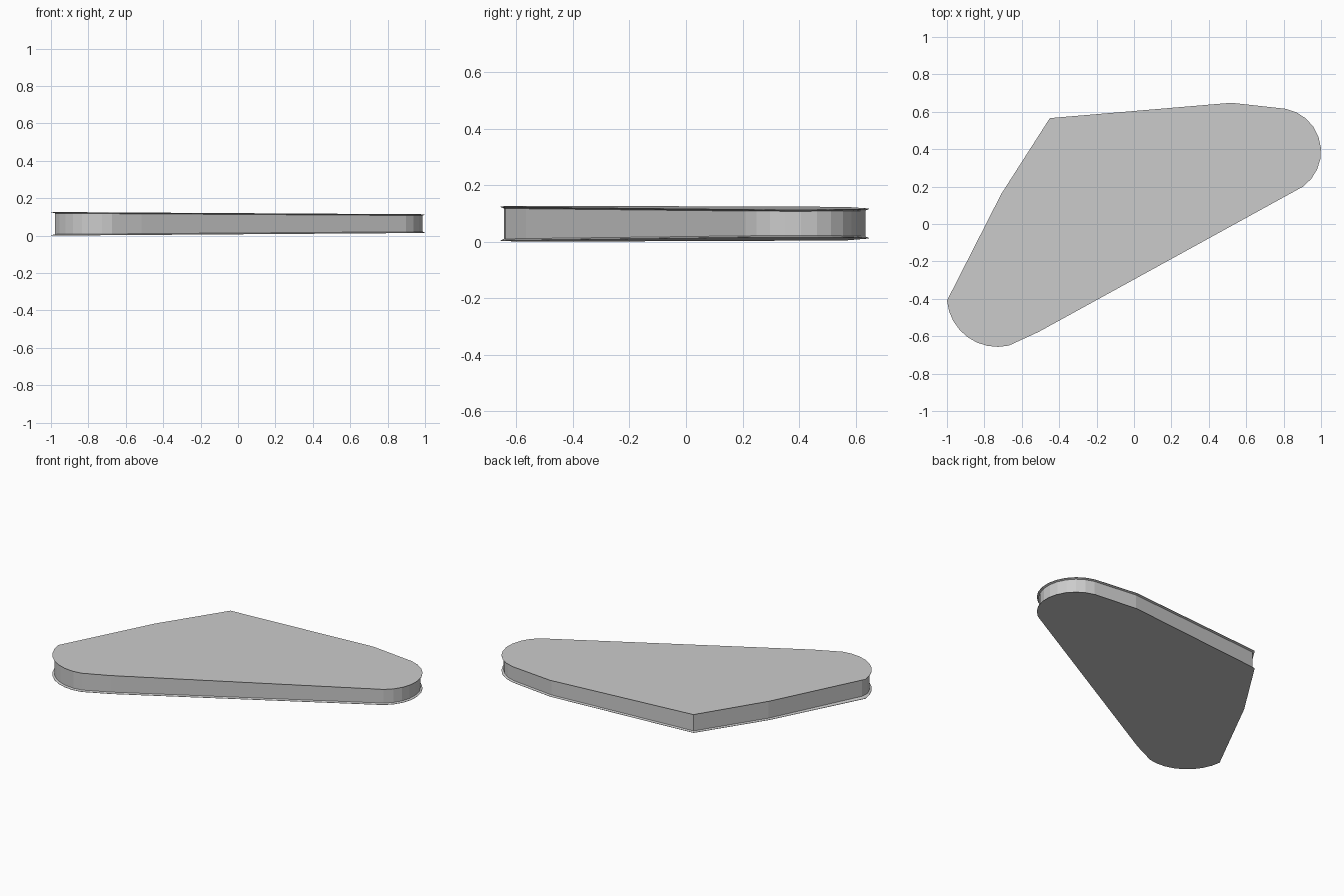
import bpy, bmesh
from math import radians, sin, cos
from mathutils import Vector

if "Cube" in bpy.data.objects:
    bpy.data.objects.remove(bpy.data.objects["Cube"])


def arc(cx, cy, r, a0, a1, n):
    """Points along an arc, counter-clockwise, angles in degrees."""
    angs = [radians(a0 + (a1 - a0) * i / n) for i in range(n + 1)]
    return [Vector((cx + r * cos(a), cy + r * sin(a))) for a in angs]


def inset(pts, dist):
    """Mitred inward offset of a counter-clockwise outline."""
    out = []
    for i, p in enumerate(pts):
        d0 = (p - pts[i - 1]).normalized()
        d1 = (pts[(i + 1) % len(pts)] - p).normalized()
        n0, n1 = Vector((-d0.y, d0.x)), Vector((-d1.y, d1.x))
        out.append(p + (n0 + n1) * dist[i] / (1 + n0.dot(n1)))
    return out


# Outline: two rounded ends joined by straight edges
right_end = arc(0.768, 0.388, 0.232, -54, 79, 9)
left_end = arc(-0.73, -0.386, 0.271, 185, 283, 8)[::1]
outline = right_end + [Vector((0.52, 0.648)), Vector((-0.45, 0.566)),
                       Vector((-0.71, 0.16))] + left_end + [Vector((-0.51, -0.577))]

# Wall sits a little inside the flanges, deeper where the left end begins
dist = [0.012] * len(outline)
dist[len(right_end) + 3] = 0.026
wall = inset(outline, dist)


def bottom(p):
    return 0.007 + 0.007 * p.x


def top(p):
    return 0.120 - 0.006 * p.x


# Plate: lower flange, recessed wall, upper flange, tapering in thickness
levels = [
    (outline, bottom, 0.0), (outline, bottom, 0.002), (wall, bottom, 0.007),
    (wall, top, -0.007), (outline, top, -0.002), (outline, top, 0.0),
]
bm = bmesh.new()
rings = [[bm.verts.new((p.x, p.y, f(p) + dz)) for p in pts] for pts, f, dz in levels]
for lo, hi in zip(rings, rings[1:]):
    for i in range(len(lo)):
        j = (i + 1) % len(lo)
        bm.faces.new((lo[i], lo[j], hi[j], hi[i]))
bm.faces.new(rings[0][::-1])
bm.faces.new(rings[-1])
bmesh.ops.recalc_face_normals(bm, faces=bm.faces)
mesh = bpy.data.meshes.new("flanged_plate")
bm.to_mesh(mesh)
bm.free()
plate = bpy.data.objects.new("flanged_plate", mesh)
bpy.context.collection.objects.link(plate)
